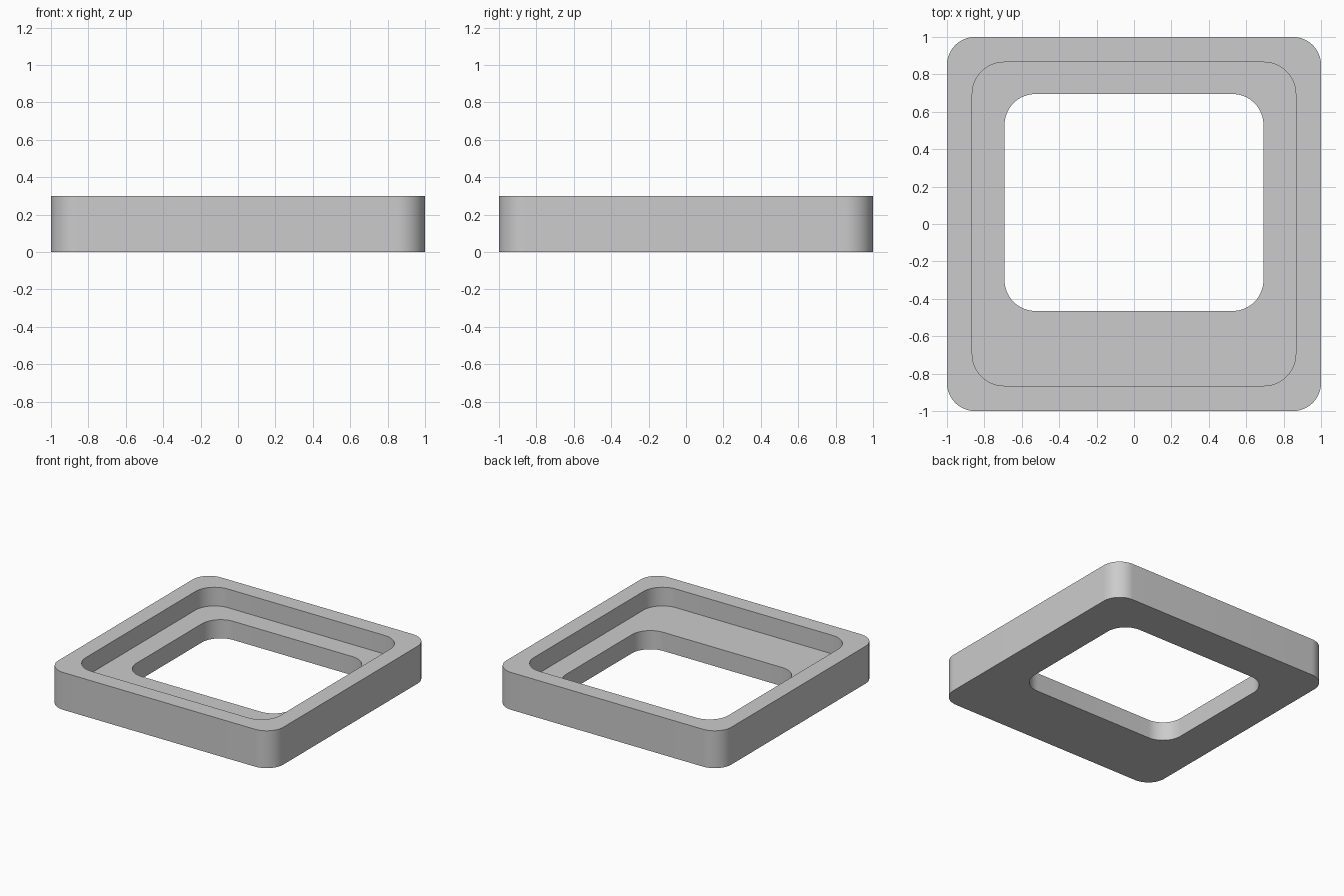
import bpy
import bmesh
from math import cos, sin, pi, radians

HEIGHT = 0.30
FLOOR = 0.15
CORNER_STEPS = 16

cube = bpy.data.objects.get("Cube")
if cube:
    bpy.data.objects.remove(cube, do_unlink=True)

# Plain grey material
grey = bpy.data.materials.new("light grey")
grey.use_nodes = True
colour = (0.6, 0.6, 0.6, 1.0)
grey.diffuse_color = colour
grey.node_tree.nodes["Principled BSDF"].inputs["Base Color"].default_value = colour


def rounded_ring(bm, half_x, y_min, y_max, radius, z):
    """Add a closed rounded-rectangle ring of vertices, counter-clockwise."""
    x, lo, hi = half_x - radius, y_min + radius, y_max - radius
    ring = []
    for i, (cx, cy) in enumerate([(x, hi), (-x, hi), (-x, lo), (x, lo)]):
        for s in range(CORNER_STEPS + 1):
            a = (i + s / CORNER_STEPS) * pi / 2
            ring.append(bm.verts.new((cx + radius * cos(a), cy + radius * sin(a), z)))
    return ring


# Outlines: outer wall, stepped recess and off-centre window
outer = (1.0, -1.0, 1.0, 0.15)
recess = (0.865, -0.865, 0.865, 0.17)
window = (0.692, -0.465, 0.695, 0.165)

# Sweep the cross-section: up the wall, over the rim, down the recess, through the window
section = [(outer, 0), (outer, HEIGHT), (recess, HEIGHT),
           (recess, FLOOR), (window, FLOOR), (window, 0)]
bm = bmesh.new()
rings = [rounded_ring(bm, *outline, z) for outline, z in section]
for a, b in zip(rings, rings[1:] + rings[:1]):
    for i in range(len(a)):
        j = (i + 1) % len(a)
        bm.faces.new((a[i], a[j], b[j], b[i]))
bmesh.ops.recalc_face_normals(bm, faces=bm.faces)

mesh = bpy.data.meshes.new("recessed_frame")
bm.to_mesh(mesh)
bm.free()
mesh.materials.append(grey)
frame = bpy.data.objects.new("recessed_frame", mesh)
bpy.context.collection.objects.link(frame)

# Smooth corners, crisp rims
bpy.ops.object.select_all(action='DESELECT')
frame.select_set(True)
bpy.context.view_layer.objects.active = frame
bpy.ops.object.shade_smooth_by_angle(angle=radians(30))
